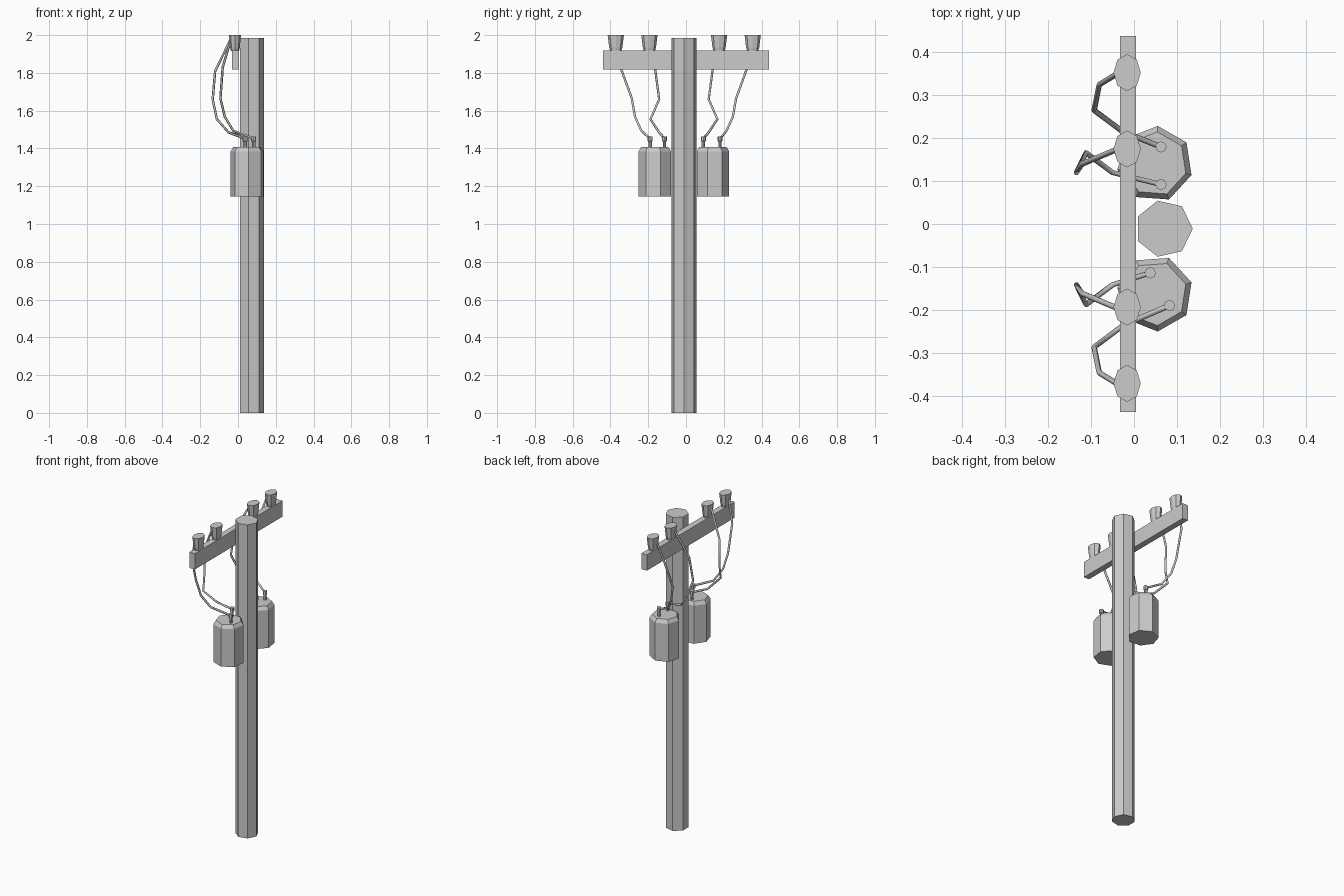
import bpy, bmesh
from math import cos, sin, tau, radians

if "Cube" in bpy.data.objects:
    bpy.data.objects.remove(bpy.data.objects["Cube"])


def lathe(name, centre, profile, sides, turn=0.0, sx=1.0, sy=1.0):
    """Flat-faced turned part from (radius, z) rings, capped at both ends."""
    bm = bmesh.new()
    rings = []
    for r, z in profile:
        rings.append([bm.verts.new((centre[0] + sx * r * cos(turn + tau * i / sides),
                                    centre[1] + sy * r * sin(turn + tau * i / sides), z))
                      for i in range(sides)])
    for a, b in zip(rings, rings[1:]):
        for i in range(sides):
            j = (i + 1) % sides
            bm.faces.new((a[i], a[j], b[j], b[i]))
    bm.faces.new(rings[0][::-1])
    bm.faces.new(rings[-1])
    me = bpy.data.meshes.new(name)
    bm.to_mesh(me)
    bm.free()
    ob = bpy.data.objects.new(name, me)
    bpy.context.collection.objects.link(ob)
    return ob


def wire(name, points):
    """Thin cable following straight segments."""
    cu = bpy.data.curves.new(name, 'CURVE')
    cu.dimensions = '3D'
    cu.bevel_depth = 0.0065
    cu.bevel_resolution = 1
    cu.use_fill_caps = True
    sp = cu.splines.new('POLY')
    sp.points.add(len(points) - 1)
    for p, co in zip(sp.points, points):
        p.co = (*co, 1)
    ob = bpy.data.objects.new(name, cu)
    bpy.context.collection.objects.link(ob)


# Seven-sided pole
lathe("pole", (0.07, -0.011), [(0.067, 0), (0.067, 1.985)], 7)

# Crossarm
bpy.ops.mesh.primitive_cube_add(size=1, location=(-0.014, 0, 1.868))
arm = bpy.context.object
arm.name = "crossarm"
arm.scale = (0.038, 0.878, 0.1)

# Cable paths for the +y side, without their last point (the bushing)
outer = [(-0.035, 0.353, 1.985), (-0.081, 0.325, 1.83), (-0.093, 0.265, 1.665),
         (-0.07, 0.248, 1.568), (-0.026, 0.215, 1.495)]
inner = [(-0.035, 0.176, 1.985), (-0.121, 0.14, 1.81), (-0.134, 0.12, 1.66),
         (-0.112, 0.166, 1.555), (-0.05, 0.12, 1.485)]

# Each side: insulators, transformer tank, bushings and cables
for side, s, off, bushings in (("right", 1, 0.0, [(0.063, 0.18), (0.063, 0.092)]),
                               ("left", -1, -0.022, [(0.083, -0.19), (0.038, -0.114)])):
    for label, y in (("outer", 0.353), ("inner", 0.175)):
        lathe(f"insulator_{label}_{side}", (-0.016, s * y + off * 0.85),
              [(0.029, 1.915), (0.035, 1.935), (0.043, 2.0)], 8, 0, 0.74, 1.0)

    lathe(f"transformer_tank_{side}", (0.049, s * 0.14 + off),
          [(0.089, 1.145), (0.089, 1.385), (0.075, 1.407)], 7, s * radians(-17))

    for label, path, b in zip(("outer", "inner"), (outer, inner), bushings):
        lathe(f"bushing_{label}_{side}", b,
              [(0.009, 1.40), (0.009, 1.437), (0.013, 1.439), (0.013, 1.463)], 8)
        pts = [(x, s * y + off, z) for x, y, z in path]
        wire(f"cable_{label}_{side}", pts + [(*b, 1.452)])
